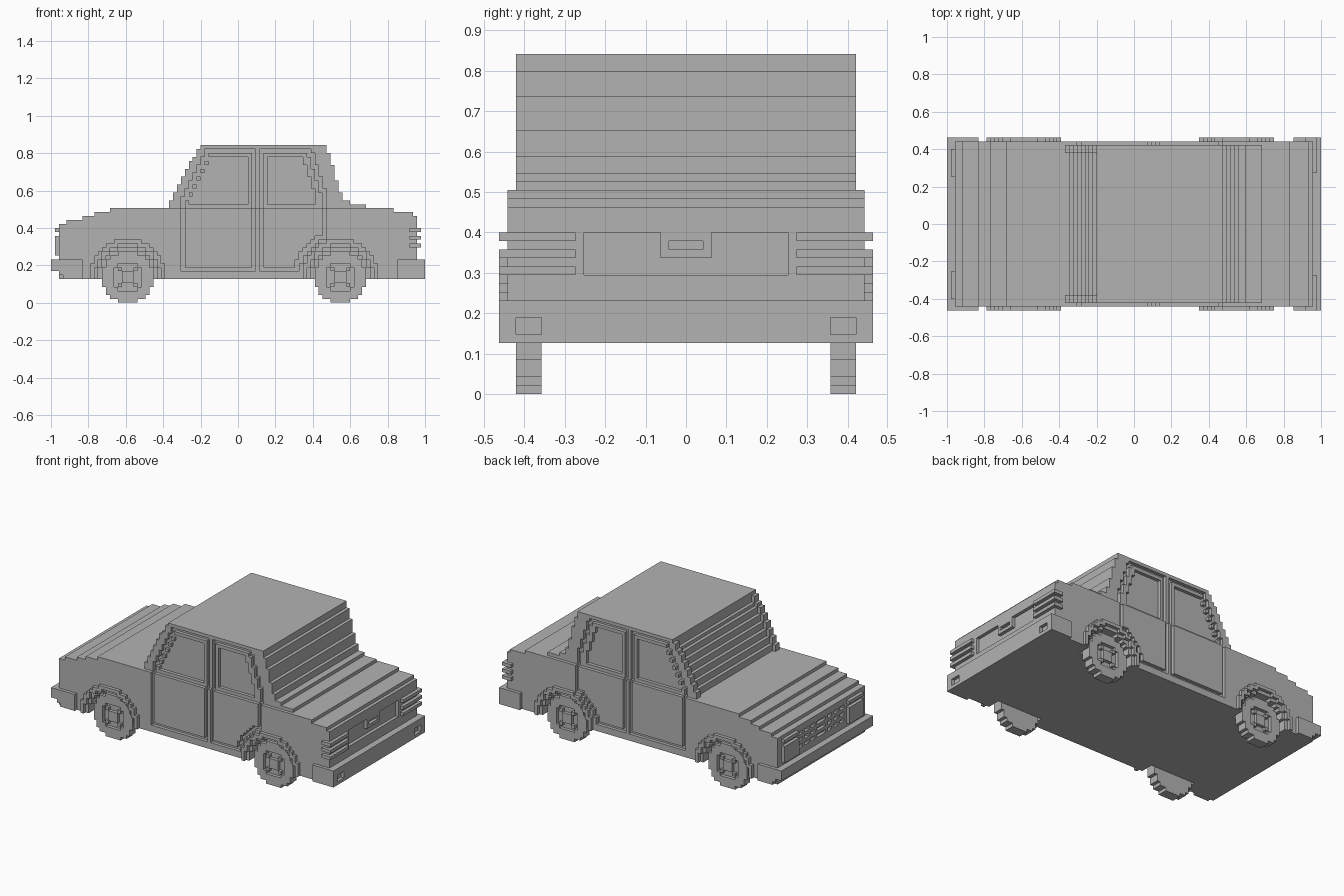
import bpy
import bmesh
from mathutils import Vector

UNIT = 2 / 95            # edge length of one block
LENGTH = 95              # blocks from nose to tail
AXLES = (19, 73)         # block column of each axle
HUB = 6                  # block row of the axles

if "Cube" in bpy.data.objects:
    bpy.data.objects.remove(bpy.data.objects["Cube"], do_unlink=True)

grey = bpy.data.materials.new("plain_grey")
grey.use_nodes = True
grey.diffuse_color = (0.45, 0.45, 0.45, 1)
grey.node_tree.nodes["Principled BSDF"].inputs["Base Color"].default_value = grey.diffuse_color


# Block helpers: every part is a set of (x, y, z) cells
def block(x0, x1, y0, y1, z0, z1):
    return {(x, y, z) for x in range(x0, x1) for y in range(y0, y1) for z in range(z0, z1)}


def mirrored(cells):
    return cells | {(x, -1 - y, z) for x, y, z in cells}


def stepped(steps, end, half, z0):
    """Columns that change height at each (x, top) step."""
    cells = set()
    ends = [x for x, _ in steps[1:]] + [end]
    for (x, top), x1 in zip(steps, ends):
        cells |= block(x, x1, -half, half, z0, top)
    return cells


def disc(cx, cz, radius):
    r = int(radius) + 1
    return {(cx + x, cz + z) for x in range(-r, r + 1) for z in range(-r, r + 1)
            if x * x + z * z <= radius * radius}


def extrude(flat, y0, y1):
    return {(x, y, z) for x, z in flat for y in range(y0, y1)}


def rim(flat):
    """Outermost ring of a flat shape."""
    return {(x, z) for x, z in flat
            if any((x + a, z + b) not in flat for a in (-1, 0, 1) for b in (-1, 0, 1))}


def build(name, cells):
    """Cover the cells with as few rectangles as possible."""
    bm = bmesh.new()
    corners = {}

    def corner(p):
        key = tuple(int(v) for v in p)
        if key not in corners:
            corners[key] = bm.verts.new(((p[0] - LENGTH / 2) * UNIT, p[1] * UNIT, p[2] * UNIT))
        return corners[key]

    def unit(axis):
        return tuple(int(a == axis) for a in range(3))

    def move(c, d, n):
        return (c[0] + d[0] * n, c[1] + d[1] * n, c[2] + d[2] * n)

    for axis, run, rise in ((0, 1, 2), (1, 0, 2), (2, 1, 0)):
        a, b = unit(run), unit(rise)
        for sign in (-1, 1):
            out = move((0, 0, 0), unit(axis), sign)
            shown = {c for c in cells if move(c, out, 1) not in cells}
            for c in sorted(shown):
                if c not in shown:
                    continue
                n = m = 1
                while move(c, a, n) in shown:
                    n += 1
                while all(move(move(c, b, m), a, i) in shown for i in range(n)):
                    m += 1
                shown -= {move(move(c, b, j), a, i) for i in range(n) for j in range(m)}
                p = move(c, unit(axis), (sign + 1) // 2)
                quad = [p, move(p, a, n), move(move(p, a, n), b, m), move(p, b, m)]
                if Vector(a).cross(Vector(b)).dot(Vector(out)) < 0:
                    quad.reverse()
                bm.faces.new([corner(q) for q in quad])
    mesh = bpy.data.meshes.new(name)
    bm.to_mesh(mesh)
    bm.free()
    mesh.materials.append(grey)
    bpy.context.collection.objects.link(bpy.data.objects.new(name, mesh))


# Door and window outlines on the side of the car
def front_edge(z):
    return 33 + max(0, z - 25) // 2


def rear_edge(z):
    return 70 - max(0, z - 26) // 3


front_door = {(x, z) for z in range(8, 39) for x in range(front_edge(z), 52)}
rear_door = {(x, z) for z in range(8, 39) for x in range(53, rear_edge(z))}
rear_door -= disc(AXLES[1], HUB, 10.5)
windows = {(x, z) for z in range(25, 37) for x in range(front_edge(z) + 2, 50)}
windows |= {(x, z) for z in range(25, 37) for x in range(55, rear_edge(z) - 3)}
grooves = rim(front_door) | rim(rear_door)

# Lower body with stepped hood and trunk
body = stepped([(2, 20), (4, 21), (8, 22), (11, 23), (15, 24), (87, 23), (92, 22)], 93, 21, 6)
body -= mirrored(extrude(grooves, 20, 21))
for axle in AXLES:
    body -= mirrored(extrude(disc(axle, HUB, 7.5), 17, 21))

# Recessed trunk panel with its handle
panel = block(92, 93, -12, 12, 14, 19) - block(92, 93, -3, 3, 16, 19)
body -= panel | block(92, 93, -2, 2, 17, 18)

# Grille slots in the nose
for z in (13, 15, 17):
    for y in range(0, 11, 3):
        body -= mirrored(block(2, 3, y, y + 2, z, z + 1))
build("lower_body", body)

# Cabin with sloped ends, recessed windshield and side windows
cabin = stepped([(30, 26), (31, 28), (32, 30), (33, 32), (34, 34), (35, 36), (36, 37),
                 (37, 39), (38, 40), (70, 38), (71, 35), (72, 31), (73, 28), (74, 26),
                 (76, 25)], 80, 20, 24)
cabin -= {(x, y, z) for x, y, z in cabin
          if z < 39 and -18 <= y < 18 and x < 38 and (x - 1, y, z) not in cabin}
cabin -= mirrored(extrude({(x, z) for x, z in grooves if z >= 24} | windows, 19, 20))
build("cabin", cabin)

# Bumpers
front_bumper = block(0, 8, -22, 22, 6, 11)
front_bumper -= block(0, 2, -22, 22, 6, 8) | block(2, 3, -22, 22, 6, 7)
build("front_bumper", front_bumper - body)
rear_bumper = block(88, 95, -22, 22, 6, 11) - mirrored(block(94, 95, 17, 20, 7, 9))
build("rear_bumper", rear_bumper - body)

# Lights
headlights = block(1, 2, 12, 19, 12, 16)
tail_lights = set()
for z in (14, 16, 18):
    headlights |= block(1, 2, 12, 19, z, z + 1)
    tail_lights |= block(91, 94, 13, 22, z, z + 1)
build("headlights", mirrored(headlights))
build("tail_lights", mirrored(tail_lights) - body)

# Wheels and raised arch trim
for end, axle in zip(("front", "rear"), AXLES):
    trim = {(x, z) for x, z in disc(axle, HUB, 9.5) - disc(axle, HUB, 8.5) if z >= 6}
    build(end + "_arch_trim", mirrored(extrude(trim, 21, 22)))

    dish = disc(axle, HUB, 3.7) - {(axle + a, HUB + b) for a in (-1, 0, 1) for b in (-1, 0, 1)}
    dish -= {(axle + a, HUB + b) for a in (-2, 2) for b in (-2, 2)}
    wheel = extrude(disc(axle, HUB, 6.5), 17, 20) - extrude(dish, 19, 20)
    build(end + "_left_wheel", wheel)
    build(end + "_right_wheel", {(x, -1 - y, z) for x, y, z in wheel})
